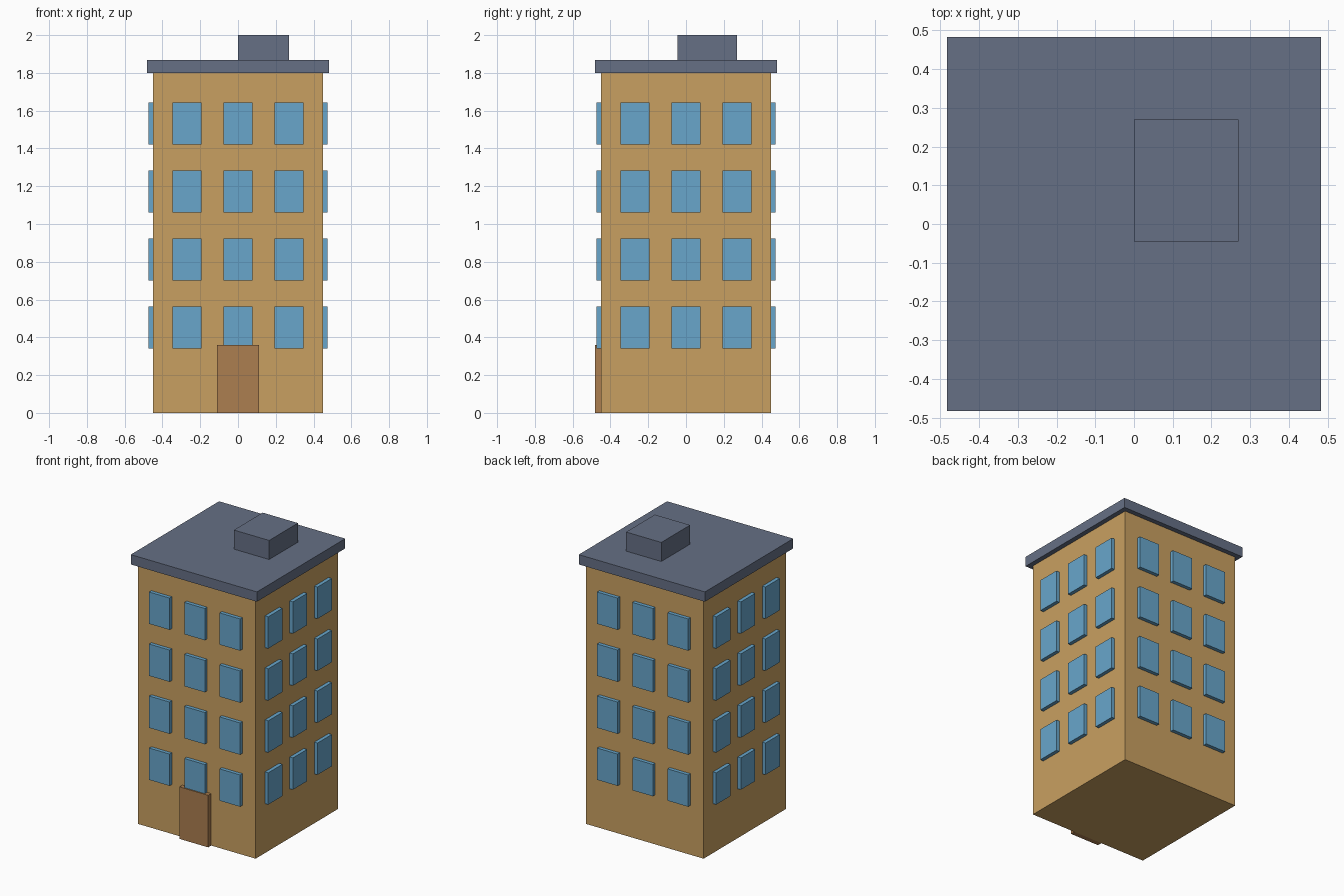
import bpy
import bmesh
from math import pi
from mathutils import Matrix, Vector

if "Cube" in bpy.data.objects:
    bpy.data.objects.remove(bpy.data.objects["Cube"], do_unlink=True)


def material(name, rgb):
    mat = bpy.data.materials.new(name)
    mat.use_nodes = True
    colour = (*rgb, 1)
    mat.diffuse_color = colour
    mat.node_tree.nodes["Principled BSDF"].inputs["Base Color"].default_value = colour
    return mat


def add_box(bm, low, high, turn=0):
    """Box between two corners, turned about the z axis."""
    low, high = Vector(low), Vector(high)
    matrix = (Matrix.Rotation(turn, 4, "Z") @ Matrix.Translation((low + high) / 2)
              @ Matrix.Diagonal((*(high - low), 1)))
    bmesh.ops.create_cube(bm, size=1, matrix=matrix)


def finish(name, bm, mat):
    mesh = bpy.data.meshes.new(name)
    bm.to_mesh(mesh)
    bm.free()
    mesh.materials.append(mat)
    obj = bpy.data.objects.new(name, mesh)
    bpy.context.collection.objects.link(obj)
    return obj


def box(name, low, high, mat):
    bm = bmesh.new()
    add_box(bm, low, high)
    return finish(name, bm, mat)


wall = material("ochre wall", (0.584, 0.352, 0.120))
glass = material("blue glass", (0.138, 0.381, 0.597))
wood = material("brown door", (0.413, 0.209, 0.080))
slate = material("slate roof", (0.133, 0.162, 0.235))

HALF = 0.45      # half width of the tower
EAVE = 0.483     # half width of the roof
WALL_TOP = 1.8
ROOF_TOP = 1.868

# Tower, roof slab and rooftop hut
box("tower_walls", (-HALF, -HALF, 0), (HALF, HALF, WALL_TOP), wall)
box("roof_slab", (-EAVE, -EAVE, WALL_TOP), (EAVE, EAVE, ROOF_TOP), slate)
box("rooftop_hut", (0, -0.045, ROOF_TOP), (0.27, 0.27, 2), slate)

# Front door
box("front_door", (-0.11, -EAVE, 0), (0.11, -0.42, 0.36), wood)

# Window rows on each of the four walls
for side, name in enumerate(("front", "left", "back", "right")):
    bm = bmesh.new()
    for floor in range(4):
        sill = 0.342 + 0.36 * floor
        for column in (-1, 0, 1):
            x = 0.27 * column
            add_box(bm, (x - 0.078, -0.475, sill), (x + 0.078, -0.425, sill + 0.22),
                    side * pi / 2)
    finish(name + "_windows", bm, glass)
